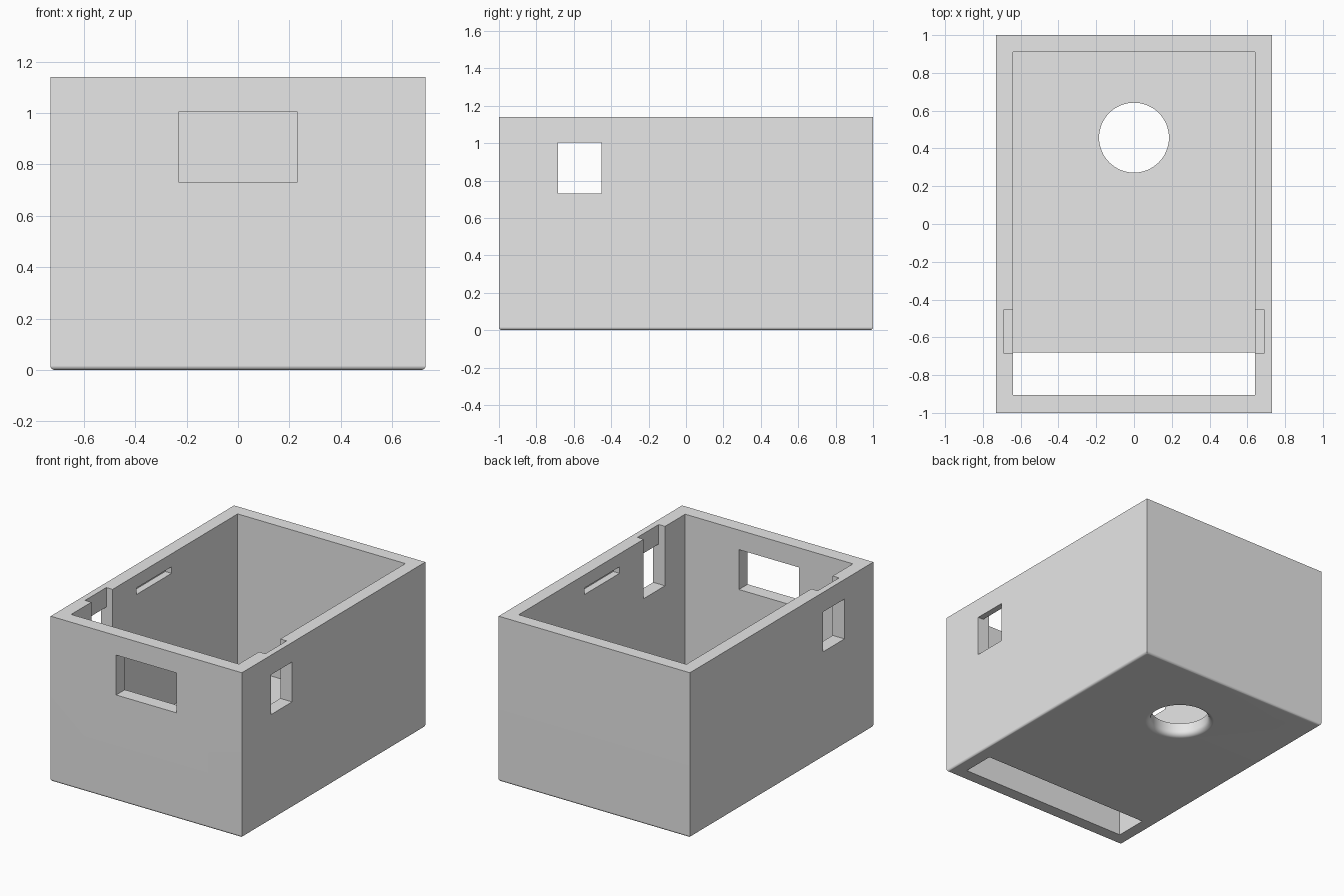
import bpy, bmesh
from math import sin, cos, pi, radians
from mathutils import Vector

default = bpy.data.objects.get("Cube")
if default:
    bpy.data.objects.remove(default, do_unlink=True)

W, D, H = 0.73, 1.0, 1.14      # half width, half depth, height
FLOOR = 0.09

grey = bpy.data.materials.new("light_grey")
grey.use_nodes = True
grey.diffuse_color = (0.8, 0.8, 0.8, 1)
grey.node_tree.nodes["Principled BSDF"].inputs["Base Color"].default_value = (0.8, 0.8, 0.8, 1)


def finish(name, bm):
    bmesh.ops.recalc_face_normals(bm, faces=bm.faces)
    mesh = bpy.data.meshes.new(name)
    bm.to_mesh(mesh)
    bm.free()
    mesh.materials.append(grey)
    obj = bpy.data.objects.new(name, mesh)
    bpy.context.collection.objects.link(obj)
    return obj


def loft(name, rings):
    """Closed solid through rings of equal point count."""
    bm = bmesh.new()
    loops = [[bm.verts.new(p) for p in ring] for ring in rings]
    n = len(loops[0])
    for a, b in zip(loops, loops[1:]):
        for i in range(n):
            j = (i + 1) % n
            bm.faces.new((a[i], a[j], b[j], b[i]))
    bm.faces.new(loops[0])
    bm.faces.new(loops[-1])
    return finish(name, bm)


def prism_x(name, yz, x0, x1):
    return loft(name, [[Vector((x, y, z)) for y, z in yz] for x in (x0, x1)])


def prism_y(name, xz, y0, y1):
    return loft(name, [[Vector((x, y, z)) for x, z in xz] for y in (y0, y1)])


def rect(a0, a1, b0, b1):
    return [(a0, b0), (a1, b0), (a1, b1), (a0, b1)]


# Outer block with softened bottom edges
box = prism_y("open_box", rect(-W, W, 0, H), -D, D)
bm = bmesh.new()
bm.from_mesh(box.data)
bottom = [e for e in bm.edges if all(v.co.z < 0.001 for v in e.verts)]
bmesh.ops.bevel(bm, geom=bottom, offset=0.017, segments=4, profile=0.5, affect='EDGES')
bm.to_mesh(box.data)
bm.free()

cutters = []

# Cavity joined with the long slot through the floor at the front
cutters.append(prism_x("cavity_cutter", [
    (-0.905, -0.1), (-0.68, -0.1), (-0.68, FLOOR),
    (0.91, FLOOR), (0.91, 1.3), (-0.905, 1.3)], -0.64, 0.64))

# Front window
cutters.append(prism_y("front_window_cutter", rect(-0.23, 0.23, 0.73, 1.005), -1.2, -0.8))

# Side windows with inner notches open at the top, and latch grooves
for s, side in ((1, "left"), (-1, "right")):
    notch = [(0.5, 0.73), (0.9, 0.73), (0.9, 1.005), (0.688, 1.005), (0.688, 1.3), (0.5, 1.3)]
    cutters.append(prism_y(side + "_window_cutter", [(s * x, z) for x, z in notch], -0.685, -0.453))
    cutters.append(prism_x(side + "_groove_cutter", rect(-0.19, 0.19, 1.005, 1.05), s * 0.5, s * 0.688))

# Round floor hole, flared towards the underside
R, FILLET, SIDES = 0.185, 0.035, 64
profile = [(R + FILLET, -0.1)]
for k in range(6):
    t = k / 5 * pi / 2
    profile.append((R + FILLET * (1 - sin(t)), FILLET * (1 - cos(t))))
profile.append((R, 0.3))
cutters.append(loft("hole_cutter", [
    [Vector((r * cos(2 * pi * i / SIDES), 0.457 + r * sin(2 * pi * i / SIDES), z)) for i in range(SIDES)]
    for r, z in profile]))

# Cut the openings, then drop the cutters
bpy.ops.object.select_all(action='DESELECT')
bpy.context.view_layer.objects.active = box
box.select_set(True)
for c in cutters:
    c.hide_render = True
    mod = box.modifiers.new(c.name, 'BOOLEAN')
    mod.operation = 'DIFFERENCE'
    mod.solver = 'EXACT'
    mod.object = c
    bpy.ops.object.modifier_apply(modifier=mod.name)
    bpy.data.objects.remove(c, do_unlink=True)

# Smooth the rounded edges, keep the walls flat and crisp
bpy.ops.object.shade_smooth_by_angle(angle=radians(30))
weighted = box.modifiers.new("flat_walls", 'WEIGHTED_NORMAL')
weighted.keep_sharp = True
